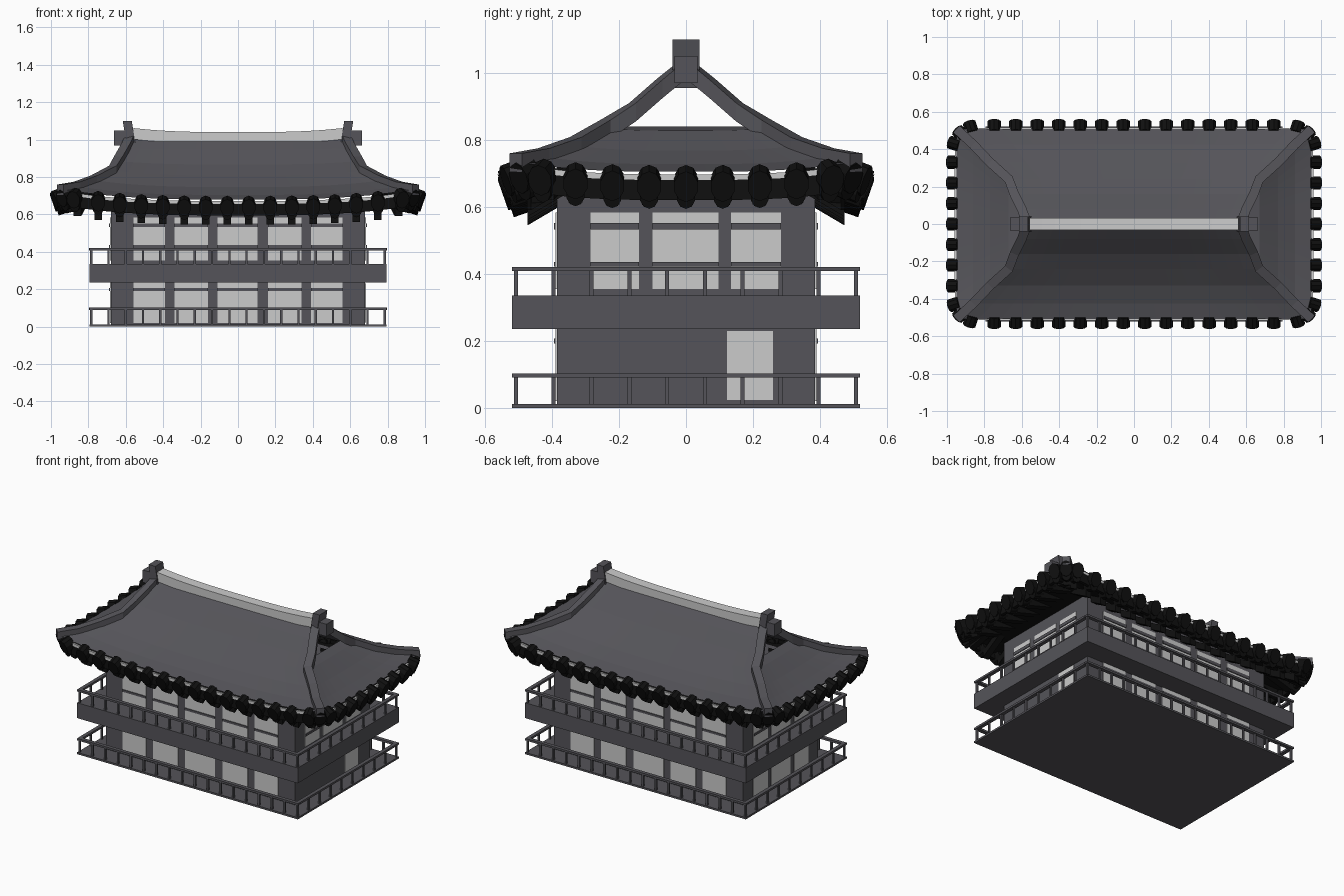
import bpy, bmesh, math
from mathutils import Vector, Matrix

if "Cube" in bpy.data.objects:
    bpy.data.objects.remove(bpy.data.objects["Cube"])


def material(name, rgb):
    m = bpy.data.materials.new(name)
    m.diffuse_color = (*rgb, 1)
    m.use_nodes = True
    m.node_tree.nodes["Principled BSDF"].inputs["Base Color"].default_value = m.diffuse_color
    return m


GREY = material("charcoal grey", (0.09, 0.088, 0.1))
LIGHT = material("pale grey", (0.6, 0.6, 0.6))
BLACK = material("black tile", (0.005, 0.005, 0.005))


def finish(name, bm, mat, recalc=True):
    if recalc:
        bmesh.ops.recalc_face_normals(bm, faces=bm.faces)
    me = bpy.data.meshes.new(name)
    bm.to_mesh(me)
    bm.free()
    me.materials.append(mat)
    ob = bpy.data.objects.new(name, me)
    bpy.context.collection.objects.link(ob)
    return ob


def boxes(name, items, mat):
    """items: (x0, x1, y0, y1, z0, z1)"""
    bm = bmesh.new()
    for x0, x1, y0, y1, z0, z1 in items:
        mtx = Matrix.Translation(((x0 + x1) / 2, (y0 + y1) / 2, (z0 + z1) / 2))
        mtx = mtx @ Matrix.Diagonal((x1 - x0, y1 - y0, z1 - z0, 1))
        bmesh.ops.create_cube(bm, size=1, matrix=mtx)
    return finish(name, bm, mat)


def sweep(name, paths, w, lo, hi, mat, closed=False):
    """Rectangular bar of width w, from lo to hi around the path height."""
    bm = bmesh.new()
    for path in paths:
        pts = [Vector(p) for p in path]
        n, rings = len(pts), []
        for i, p in enumerate(pts):
            a = pts[(i - 1) % n] if closed else pts[max(i - 1, 0)]
            b = pts[(i + 1) % n] if closed else pts[min(i + 1, n - 1)]
            d = (b - a)
            s = Vector((-d.y, d.x, 0)).normalized() * w / 2
            rings.append([bm.verts.new(p + s * k + Vector((0, 0, z)))
                          for k, z in ((-1, lo), (1, lo), (1, hi), (-1, hi))])
        for i in range(n if closed else n - 1):
            r, q = rings[i], rings[(i + 1) % n]
            for k in range(4):
                bm.faces.new((r[k], r[(k + 1) % 4], q[(k + 1) % 4], q[k]))
        if not closed:
            bm.faces.new(rings[0])
            bm.faces.new(rings[-1])
    return finish(name, bm, mat)


def sheet(name, grids, mat):
    bm = bmesh.new()
    for g in grids:
        rows = [[bm.verts.new(p) for p in row] for row in g]
        for a, b in zip(rows, rows[1:]):
            for k in range(len(a) - 1):
                bm.faces.new((a[k], a[k + 1], b[k + 1], b[k]))
    bmesh.ops.recalc_face_normals(bm, faces=bm.faces)
    return finish(name, bm, mat, False)


# --- body, base and balcony
boxes("base_slab", [(-.795, .795, -.52, .52, 0, .012)], GREY)
boxes("house_body", [(-.68, .68, -.385, .385, .012, .67)], GREY)
boxes("balcony_slab", [(-.795, .795, -.52, .52, .235, .335)], GREY)

# --- railings on both floors
rails = []
for z0, z1 in ((.012, .09), (.335, .408)):
    for s in (-1, 1):
        y, x = s * .508, s * .784
        rails.append((-.795, .795, y - .012, y + .012, z1, z1 + .013))
        rails.append((x - .012, x + .012, -.496, .496, z1, z1 + .013))
        for i in range(18):
            px = -.784 + 1.568 * i / 17
            rails.append((px - .006, px + .006, y - .006, y + .006, z0, z1))
        for i in range(1, 9):
            py = -.508 + 1.016 * i / 9
            rails.append((x - .006, x + .006, py - .006, py + .006, z0, z1))
boxes("railings", rails, GREY)

# --- windows as thin plates with crossbars in front
front_bays = [(-.56, -.39), (-.34, -.16), (-.11, .105), (.16, .34), (.39, .56)]
side_bays = [(-.285, -.14), (-.10, .097), (.135, .283)]
LOW, HIGH = (.02, .235), (.355, .583)
BARS = {LOW: [(.192, .207)], HIGH: [(.422, .436), (.532, .552)]}
panes, bars = [], []


def window(axis, s, bay, zr, with_bars=True):
    def plate(z0, z1, t):
        d = sorted((s * (.385 if axis == 'y' else .68), s * ((.385 if axis == 'y' else .68) + t)))
        return (*bay, *d, z0, z1) if axis == 'y' else (*d, *bay, z0, z1)
    panes.append(plate(*zr, .004))
    if with_bars:
        bars.extend(plate(a, b, .009) for a, b in BARS[zr])


for s in (-1, 1):
    for zr in (LOW, HIGH):
        for bay in front_bays:
            window('y', s, bay, zr)
        if (s, zr) != (1, LOW):
            for bay in side_bays:
                window('x', s, bay, zr)
window('x', 1, (.123, .26), (.023, .23), False)  # side door
boxes("window_panes", panes, LIGHT)
boxes("window_bars", bars, GREY)

# --- roof: rows follow the hip line, sagging toward the middle of each eave
HIP = [(.57, 0, 1.02), (.60, .08, .955), (.64, .16, .885), (.67, .24, .835),
       (.77, .33, .783), (.86, .425, .75), (.95, .508, .735)]
U = [i / 8 - 1 for i in range(17)]
main, side = [], []
for s in (-1, 1):
    main.append([[(u * x, s * y, z - .055 * i / 6 * (1 - abs(u) ** 3)) for u in U]
                 for i, (x, y, z) in enumerate(HIP)])
    side.append([[(s * x, u * y, z - .03 * i / 4 * (1 - abs(u) ** 3)) for u in U]
                 for i, (x, y, z) in enumerate([(.60, .21, .84)] + HIP[3:])])
sheet("main_roof_slopes", main, GREY)
sheet("side_roof_slopes", side, GREY)
sweep("hip_ridges", [[(sx * x, sy * y, z) for x, y, z in HIP]
                     for sx in (-1, 1) for sy in (-1, 1)], .05, -.03, .025, GREY)

# --- main ridge and its end blocks
sweep("ridge_beam", [[(.56 * u, 0, 1.035 + .022 * abs(u) ** 3) for u in U]],
      .066, -.055, .005, LIGHT)
ends = boxes("ridge_end_blocks", [(s * .58 - .024, s * .58 + .024, -.04, .04, .955, 1.1)
                                  for s in (-1, 1)], GREY)
for v in ends.data.vertices:  # lean outwards
    v.co.x += math.copysign(.012, v.co.x) * (1 if v.co.z > 1 else -1)
boxes("ridge_outer_blocks", [(s * .63 - .032, s * .63 + .032, -.035, .035, .97, 1.05)
                             for s in (-1, 1)], GREY)


# --- eaves: stations around a rounded rectangle
def station(x, y, nx, ny):
    z = (ny * ny * (.68 + .055 * (abs(x) / .96) ** 3)
         + nx * nx * (.705 + .03 * (abs(y) / .51) ** 3))
    return Vector((x, y, z)), Vector((nx, ny, 0))


HX, HY, R = .962, .518, .13
quarter = []
for sx, sy, flip in ((1, 1, 0), (-1, 1, 1), (-1, -1, 0), (1, -1, 1)):
    q = [station(sx * HX, sy * .11 * i, sx, 0) for i in range(4)]
    for a in (18, 45, 72):
        c, n = math.cos(math.radians(a)), math.sin(math.radians(a))
        q.append(station(sx * (HX - R + R * c), sy * (HY - R + R * n), sx * c, sy * n))
    q += [station(sx * (.0575 + .115 * i), sy * HY, 0, sy) for i in range(6, -1, -1)]
    if flip:
        q = q[:0:-1]
    quarter.append(q)
# drop the repeated middle station of the right side
ring = quarter[0] + quarter[1] + quarter[2] + quarter[3]

tiles = bmesh.new()
for p, n in ring:
    d = Vector((n.x, n.y, -.35))
    for r, depth, dz, inset in ((.037, .06, -.035, 0), (.028, .07, -.065, .025)):
        mtx = (Matrix.Translation(p - n * inset + Vector((0, 0, dz)))
               @ d.to_track_quat('Z', 'Y').to_matrix().to_4x4()
               @ Matrix.Diagonal((1, 1.3, 1, 1)))
        bmesh.ops.create_cone(tiles, cap_ends=True, segments=10, radius1=r,
                              radius2=r, depth=depth, matrix=mtx)
# left side middle tile
finish("eave_tiles", tiles, BLACK)

sweep("eave_fascia", [[p - n * .015 for p, n in ring]], .02, -.085, -.025, BLACK, True)
sweep("eave_trim", [[p - n * .008 for p, n in ring]], .012, -.025, -.008, LIGHT, True)

# --- sloping rafters and dark soffit under the eaves
rafters = []
for p, n in ring:
    steep = n.y * n.y
    out = p - n * .045 + Vector((0, 0, -.075 - .035 * steep))
    rafters.append([out, out - n * .17 + Vector((0, 0, .05 + .05 * steep))])
sweep("rafters", rafters, .042, -.025, .02, BLACK)
loop = ring + ring[:1]
sheet("soffit", [[[p - n * .02 + Vector((0, 0, -.05)) for p, n in loop],
                  [(max(-.67, min(.67, p.x)), max(-.375, min(.375, p.y)), .66)
                   for p, n in loop]]], BLACK)
